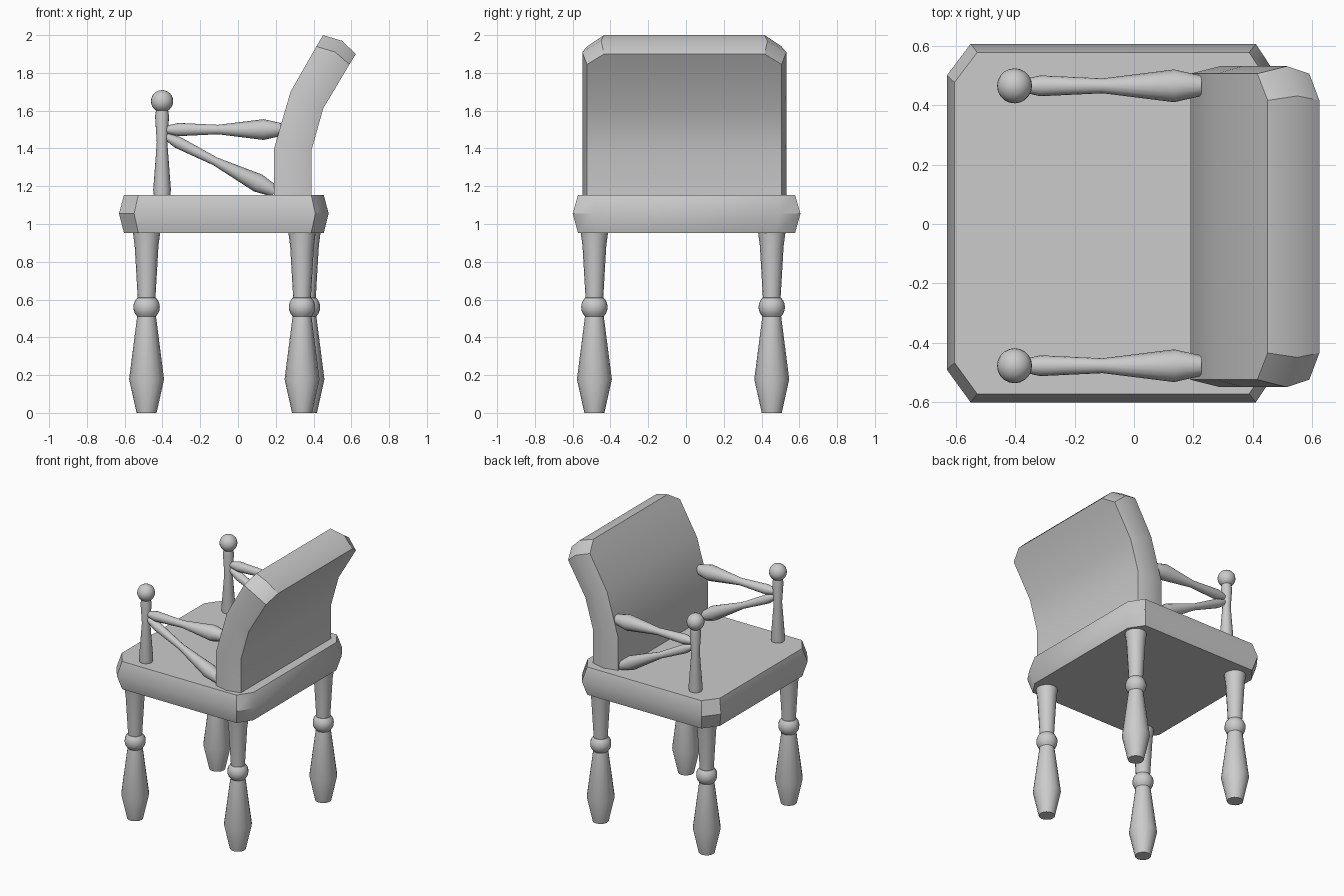
import bpy, bmesh, math
from mathutils import Vector

if "Cube" in bpy.data.objects:
    bpy.data.objects.remove(bpy.data.objects["Cube"])


def finish(name, bm):
    bmesh.ops.recalc_face_normals(bm, faces=bm.faces)
    me = bpy.data.meshes.new(name)
    bm.to_mesh(me)
    bm.free()
    ob = bpy.data.objects.new(name, me)
    bpy.context.collection.objects.link(ob)
    bpy.ops.object.select_all(action='DESELECT')
    bpy.context.view_layer.objects.active = ob
    ob.select_set(True)
    bpy.ops.object.shade_smooth_by_angle(angle=math.radians(34))
    return ob


def loft(name, rings, split_caps=False):
    """Skin a stack of equal-sized rings and close both ends."""
    bm = bmesh.new()
    vs = [[bm.verts.new(p) for p in r] for r in rings]
    n = len(vs[0])
    for a, b in zip(vs, vs[1:]):
        for i in range(n):
            j = (i + 1) % n
            bm.faces.new((a[i], a[j], b[j], b[i]))
    for r in (vs[0], vs[-1]):
        if split_caps:
            bm.faces.new((r[0], r[1], r[2], r[5]))
            bm.faces.new((r[5], r[2], r[3], r[4]))
        else:
            bm.faces.new(r)
    return finish(name, bm)


def turned(name, start, end, profile, sides=16):
    """Lathe (radius, distance fraction) profile along start -> end."""
    a, b = Vector(start), Vector(end)
    q = (b - a).to_track_quat('Z', 'Y')
    length = (b - a).length
    rings = []
    for r, t in profile:
        rings.append([a + q @ Vector((r * math.cos(k * math.tau / sides),
                                      r * math.sin(k * math.tau / sides),
                                      t * length)) for k in range(sides)])
    return loft(name, rings)


# Seat: octagonal slab, widest at mid height
outline = [(-0.55, -0.60), (0.41, -0.60), (0.48, -0.495), (0.48, 0.50),
           (0.41, 0.606), (-0.55, 0.606), (-0.63, 0.50), (-0.63, -0.49)]
cx, cy = -0.075, 0.003
loft("seat", [[(cx + (x - cx) * s, cy + (y - cy) * s, z) for x, y in outline]
              for z, s in ((0.953, 0.953), (1.055, 1.0), (1.154, 0.953))])

# Backrest: bent slab, rows of (front, middle, rear) points with half-widths
rows = [((0.19, 1.13), (0.29, 1.13), (0.39, 1.13), 0.515, 0.54),
        ((0.19, 1.395), (0.29, 1.395), (0.39, 1.395), 0.515, 0.54),
        ((0.278, 1.70), (0.365, 1.656), (0.452, 1.613), 0.515, 0.54),
        ((0.415, 1.94), (0.515, 1.91), (0.59, 1.845), 0.515, 0.54),
        ((0.45, 2.0), (0.55, 1.97), (0.624, 1.90), 0.425, 0.44)]
yc = -0.009
loft("backrest", [[(f[0], yc - w, f[1]), (f[0], yc + w, f[1]),
                   (m[0], yc + wm, m[1]), (r[0], yc + w, r[1]),
                   (r[0], yc - w, r[1]), (m[0], yc - wm, m[1])]
                  for f, m, r, w, wm in rows], split_caps=True)

# Legs with a ring bead
leg = [(0.053, 0), (0.0925, 0.178), (0.05, 0.51)]
leg += [(0.07 * math.cos(math.radians(d)), 0.56 + 0.07 * math.sin(math.radians(d)))
        for d in (-45, -30, -15, 0, 15, 30, 45)]
leg += [(0.047, 0.61), (0.063, 0.885), (0.073, 0.96)]
for name, x, y in (("front_leg_left", -0.484, -0.485), ("front_leg_right", 0.339, -0.485),
                   ("rear_leg_left", -0.484, 0.454), ("rear_leg_right", 0.365, 0.454)):
    turned(name, (x, y, 0), (x, y, 1), leg)

# Arm posts with ball finials, arm rails and diagonal braces
post = [(0.042, 1.14), (0.047, 1.18), (0.028, 1.43), (0.037, 1.57), (0.03, 1.615)]
spindle = [(0.018, 0), (0.035, 0.12), (0.025, 0.46), (0.055, 0.85), (0.034, 1)]
for side, y in (("front", -0.477), ("rear", 0.465)):
    turned(side + "_arm_post", (-0.402, y, 0), (-0.402, y, 1), post)
    bm = bmesh.new()
    bmesh.ops.create_uvsphere(bm, u_segments=20, v_segments=12, radius=0.059)
    ball = finish(side + "_finial", bm)
    ball.location = (-0.402, y, 1.65)
    turned(side + "_arm_rail", (-0.39, y, 1.50), (0.228, y, 1.50), spindle)
    turned(side + "_arm_brace", (-0.39, y, 1.468), (0.195, y, 1.172),
           [(r * 0.9, t) for r, t in spindle])
